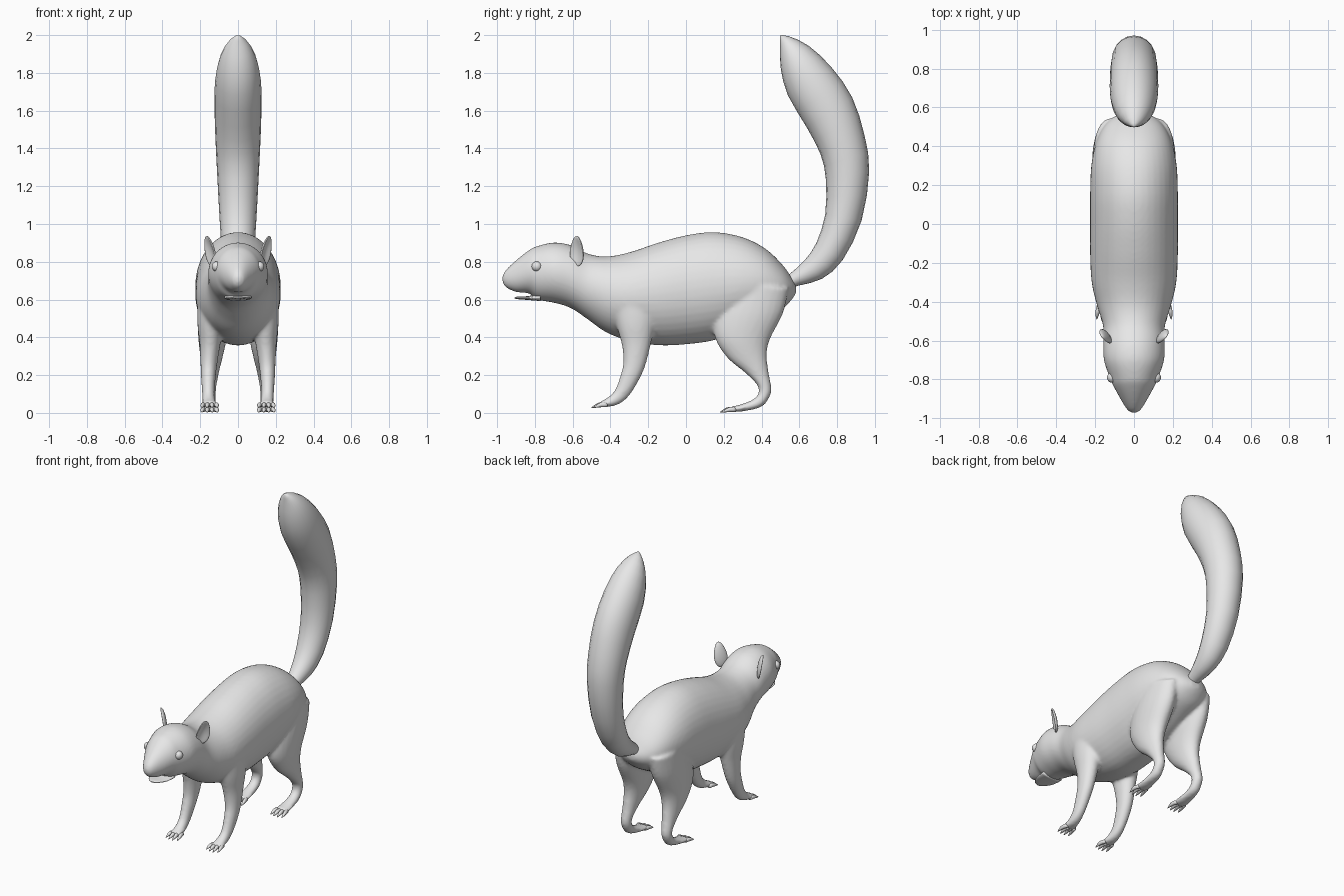
import bpy, bmesh, math
from mathutils import Vector, Matrix

fur = bpy.data.materials.new("plain_grey")
fur.diffuse_color = (0.8, 0.8, 0.8, 1)


def spline(rows, steps):
    """Catmull-Rom interpolation of station rows."""
    out = []
    for i in range(len(rows) - 1):
        a, b, c, d = (rows[max(0, min(len(rows) - 1, i + k))] for k in (-1, 0, 1, 2))
        for s in range(steps):
            t = s / steps
            out.append([0.5 * (2 * q + (r - p) * t + (2 * p - 5 * q + 4 * r - w) * t * t
                               + (3 * q - p - 3 * r + w) * t ** 3)
                        for p, q, r, w in zip(a, b, c, d)])
    out.append(list(rows[-1]))
    return out


def loft(bm, rows, side=1, sides=24, steps=4):
    """Skin elliptical rings; row = y0, z0, y1, z1 (opposite edges), centre x, half width."""
    rings = []
    for y0, z0, y1, z1, x, w in spline(rows, steps):
        mid = Vector((side * x, (y0 + y1) / 2, (z0 + z1) / 2))
        half = Vector((0, (y0 - y1) / 2, (z0 - z1) / 2))
        rings.append([bm.verts.new(mid + Vector((max(w, 0.002) * math.cos(a), 0, 0)) + half * math.sin(a))
                      for a in (2 * math.pi * k / sides for k in range(sides))])
    for a, b in zip(rings, rings[1:]):
        for k in range(sides):
            n = (k + 1) % sides
            bm.faces.new((a[k], a[n], b[n], b[k]))
    bm.faces.new(rings[0])
    bm.faces.new(rings[-1])


def finish(name, bm):
    bmesh.ops.recalc_face_normals(bm, faces=bm.faces)
    me = bpy.data.meshes.new(name)
    bm.to_mesh(me)
    bm.free()
    me.materials.append(fur)
    for p in me.polygons:
        p.use_smooth = True
    ob = bpy.data.objects.new(name, me)
    bpy.context.collection.objects.link(ob)
    return ob


def mirror(ob):
    ob.modifiers.new("mirror", 'MIRROR')


# Head and torso: y, top z, bottom z, half width
trunk = [(-0.972, 0.725, 0.695, 0.012), (-0.955, 0.755, 0.665, 0.036), (-0.90, 0.808, 0.640, 0.070),
         (-0.83, 0.862, 0.632, 0.108), (-0.79, 0.882, 0.600, 0.125), (-0.70, 0.902, 0.583, 0.155),
         (-0.61, 0.888, 0.555, 0.158), (-0.52, 0.843, 0.495, 0.160), (-0.42, 0.828, 0.425, 0.190),
         (-0.30, 0.850, 0.382, 0.218), (-0.15, 0.900, 0.358, 0.226), (0.0, 0.940, 0.363, 0.226),
         (0.15, 0.957, 0.385, 0.226), (0.30, 0.930, 0.44, 0.220), (0.42, 0.870, 0.50, 0.195),
         (0.51, 0.785, 0.55, 0.150), (0.56, 0.715, 0.60, 0.09), (0.583, 0.675, 0.635, 0.03)]
front_leg = [(-0.40, 0.62, -0.14, 0.62, 0.140, 0.075), (-0.37, 0.47, -0.16, 0.48, 0.145, 0.070),
             (-0.340, 0.36, -0.182, 0.38, 0.148, 0.056), (-0.332, 0.27, -0.212, 0.26, 0.154, 0.045),
             (-0.347, 0.20, -0.245, 0.18, 0.157, 0.039), (-0.378, 0.118, -0.305, 0.085, 0.157, 0.033),
             (-0.42, 0.078, -0.37, 0.04, 0.154, 0.036), (-0.46, 0.058, -0.45, 0.03, 0.150, 0.044)]
hind_leg = [(0.22, 0.68, 0.545, 0.66, 0.125, 0.08), (0.155, 0.52, 0.515, 0.53, 0.130, 0.085),
            (0.152, 0.40, 0.445, 0.39, 0.135, 0.075), (0.22, 0.29, 0.428, 0.31, 0.140, 0.060),
            (0.31, 0.215, 0.437, 0.22, 0.145, 0.045), (0.375, 0.150, 0.453, 0.13, 0.149, 0.035),
            (0.383, 0.105, 0.443, 0.085, 0.150, 0.033), (0.355, 0.072, 0.40, 0.032, 0.150, 0.034),
            (0.29, 0.045, 0.30, 0.008, 0.150, 0.042), (0.235, 0.033, 0.235, 0.005, 0.150, 0.045)]
bm = bmesh.new()
loft(bm, [(y, t, y, b, 0, w) for y, t, b, w in trunk], sides=40)
for s in (-1, 1):
    loft(bm, front_leg, s)
    loft(bm, hind_leg, s)
body = finish("body_and_legs", bm)
rm = body.modifiers.new("blend", 'REMESH')
rm.mode = 'VOXEL'
rm.voxel_size = 0.01
rm.use_smooth_shade = True
sm = body.modifiers.new("soften", 'SMOOTH')
sm.factor = 0.5
sm.iterations = 8

# Upright curved tail: outer edge, inner edge, half width
tail = [(0.55, 0.66, 0.53, 0.72, 0, 0.035), (0.60, 0.675, 0.56, 0.745, 0, 0.045),
        (0.72, 0.71, 0.63, 0.81, 0, 0.066), (0.83, 0.81, 0.69, 0.90, 0, 0.085),
        (0.93, 1.02, 0.737, 1.05, 0, 0.098), (0.970, 1.28, 0.740, 1.24, 0, 0.110),
        (0.945, 1.47, 0.712, 1.37, 0, 0.118), (0.88, 1.67, 0.64, 1.51, 0, 0.124),
        (0.77, 1.83, 0.54, 1.68, 0, 0.122), (0.65, 1.943, 0.502, 1.82, 0, 0.095),
        (0.55, 1.992, 0.498, 1.93, 0, 0.048), (0.502, 2.0, 0.498, 1.995, 0, 0.003)]
bm = bmesh.new()
loft(bm, tail, sides=20, steps=2)
finish("tail", bm)

# Lower jaw
bm = bmesh.new()
loft(bm, [(-0.77, 0.63, -0.77, 0.592, 0, 0.075), (-0.84, 0.618, -0.84, 0.598, 0, 0.066),
          (-0.89, 0.616, -0.89, 0.602, 0, 0.038), (-0.907, 0.612, -0.907, 0.606, 0, 0.012)], sides=16)
finish("lower_jaw", bm)

# Clawed toes on all four feet
for name, dy, dz in (("front_toes", 0, 0), ("hind_toes", 0.68, -0.025)):
    bm = bmesh.new()
    for off in (-0.036, -0.012, 0.012, 0.036):
        back = abs(off) * 0.4
        rows = [(-0.430, 0.055, 0.030, 0.8, 0.012), (-0.462, 0.056, 0.030, 1.0, 0.012),
                (-0.483, 0.046, 0.028, 1.1, 0.009), (-0.505, 0.030, 0.026, 1.15, 0.002)]
        loft(bm, [(y + dy + back, t + dz, y + dy + back, b + dz, 0.15 + off * f, w)
                  for y, t, b, f, w in rows], sides=8, steps=2)
    mirror(finish(name, bm))

# Eyes with a slim rim
bm = bmesh.new()
bmesh.ops.create_uvsphere(bm, u_segments=20, v_segments=12, radius=0.027,
                          matrix=Matrix.Translation((0.112, -0.79, 0.775)))
mirror(finish("eyes", bm))

# Cupped ears facing forward and outward
bm = bmesh.new()
bmesh.ops.create_uvsphere(bm, u_segments=24, v_segments=16, radius=1)
for v in bm.verts:
    x, y, z = v.co
    cup = 0.9 * max(0, 1 - y * y - z * z) if x > 0 else 0
    taper = 1 - 0.25 * z
    v.co = (0.020 * (x - 1.5 * cup), 0.042 * y * taper, 0.082 * z)
bmesh.ops.transform(bm, verts=bm.verts, matrix=Matrix.Translation((0.150, -0.578, 0.857))
                    @ Matrix.Rotation(math.radians(12), 4, 'Y')
                    @ Matrix.Rotation(math.radians(-35), 4, 'Z'))
mirror(finish("ears", bm))

# Small nose pad
bm = bmesh.new()
bmesh.ops.create_uvsphere(bm, u_segments=16, v_segments=10, radius=1,
                          matrix=Matrix.Translation((0, -0.953, 0.712)) @ Matrix.Diagonal((0.022, 0.017, 0.018, 1)))
finish("nose", bm)
